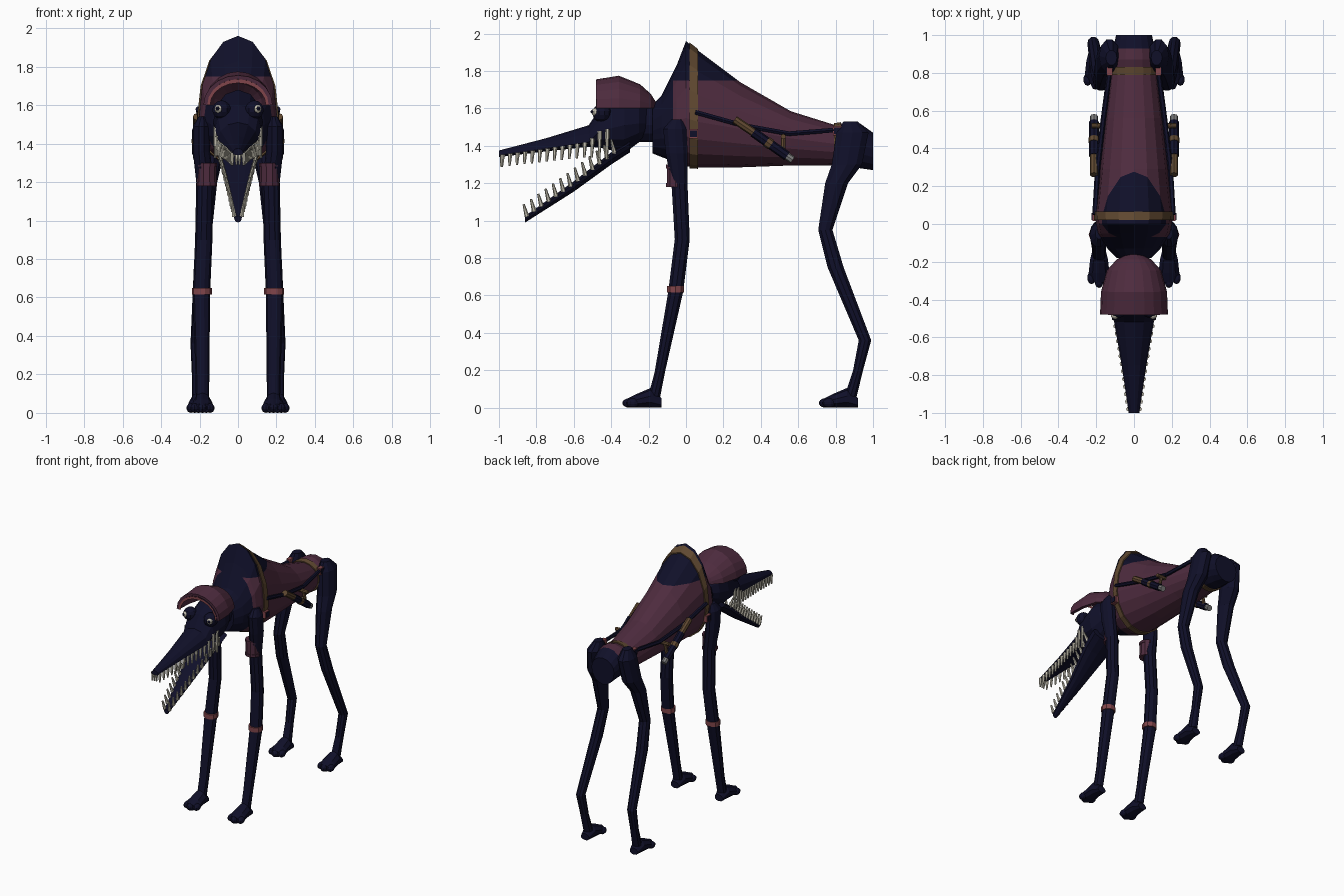
import bpy, bmesh, math
from mathutils import Vector

cube = bpy.data.objects.get("Cube")
if cube:
    bpy.data.objects.remove(cube)


def material(name, rgb):
    m = bpy.data.materials.new(name)
    m.use_nodes = True
    m.diffuse_color = (*rgb, 1)
    m.node_tree.nodes["Principled BSDF"].inputs["Base Color"].default_value = (*rgb, 1)
    return m


DARK = material("midnight_skin", (0.005, 0.005, 0.022))
COAT = material("plum_cloth", (0.075, 0.024, 0.048))
STRAP = material("brown_leather", (0.115, 0.065, 0.03))
BAND = material("dusty_red", (0.22, 0.06, 0.07))
BONE = material("bone", (0.55, 0.52, 0.43))
METAL = material("grey_metal", (0.2, 0.2, 0.2))


def finish(name, bm, mats, mirror=False):
    bmesh.ops.recalc_face_normals(bm, faces=bm.faces)
    mesh = bpy.data.meshes.new(name)
    bm.to_mesh(mesh)
    bm.free()
    for m in mats:
        mesh.materials.append(m)
    ob = bpy.data.objects.new(name, mesh)
    bpy.context.collection.objects.link(ob)
    if mirror:
        ob.modifiers.new("Mirror", "MIRROR").use_mirror_merge = False
    return ob


def skin(bm, rings, closed=True, caps=True):
    """Join successive rings of points with quads."""
    vs = [[bm.verts.new(p) for p in r] for r in rings]
    n = len(vs[0])
    for a, b in zip(vs, vs[1:]):
        for i in range(n if closed else n - 1):
            j = (i + 1) % n
            bm.faces.new((a[i], a[j], b[j], b[i]))
    if caps:
        bm.faces.new(vs[0])
        bm.faces.new(vs[-1])


def section(y, bot, top, w, zw, x=0, n=16, grow=0):
    """Egg-shaped cross-section across y, widest at height zw."""
    pts = []
    for i in range(n):
        t = 2 * math.pi * i / n
        c = math.cos(t)
        h = (top - zw if c > 0 else zw - bot) + grow
        pts.append((x + (w + grow) * math.sin(t), y, zw + h * c))
    return pts


def disc(x, y, z, rx, ry, n=10):
    return [(x + rx * math.cos(2 * math.pi * i / n),
             y + ry * math.sin(2 * math.pi * i / n), z) for i in range(n)]


def rod(bm, a, b, r1, r2, n=8):
    """Tapered cylinder between two points."""
    a, b = Vector(a), Vector(b)
    q = (b - a).to_track_quat("Z", "Y")
    skin(bm, [[p + q @ Vector(c) for c in disc(0, 0, 0, r, r, n)]
              for p, r in ((a, r1), (b, r2))])


def ball(bm, centre, size):
    new = bmesh.ops.create_uvsphere(bm, u_segments=10, v_segments=7, radius=1)["verts"]
    bmesh.ops.scale(bm, vec=size, verts=new)
    bmesh.ops.translate(bm, vec=centre, verts=new)


def box(bm, centre, size):
    new = bmesh.ops.create_cube(bm, size=1)["verts"]
    bmesh.ops.scale(bm, vec=size, verts=new)
    bmesh.ops.translate(bm, vec=centre, verts=new)


def at(table, y):
    """Interpolate a section table at y."""
    for a, b in zip(table, table[1:]):
        if a[0] <= y <= b[0]:
            k = (y - a[0]) / (b[0] - a[0])
            return [p + (q - p) * k for p, q in zip(a, b)]
    return list(table[-1])


# Torso with hump: y, bottom, top, half width, height of widest point
TORSO = [(-.18, 1.36, 1.62, .09, 1.48), (-.13, 1.34, 1.67, .14, 1.5),
         (-.05, 1.31, 1.83, .19, 1.53), (0, 1.29, 1.96, .2, 1.55),
         (.05, 1.285, 1.92, .207, 1.53), (.29, 1.285, 1.74, .18, 1.49),
         (.56, 1.295, 1.585, .15, 1.44), (.8, 1.295, 1.51, .12, 1.41),
         (.87, 1.285, 1.53, .12, 1.41), (.93, 1.28, 1.52, .11, 1.41),
         (1, 1.27, 1.47, .095, 1.38)]
bm = bmesh.new()
skin(bm, [section(*r) for r in TORSO])
for co, no in (((0, 0, 1.75), (0, 0, 1)), ((0, 0, 1.46), (0, 0, 1)),
               ((0, -.07, 0), (0, 1, 0)), ((0, .83, 0), (0, 1, 0))):
    bmesh.ops.bisect_plane(bm, geom=bm.verts[:] + bm.edges[:] + bm.faces[:],
                           plane_co=co, plane_no=no)
for f in bm.faces:
    c = f.calc_center_median()
    coat = -.07 < c.y < .83 and c.z < 1.75 or .83 <= c.y < .93 and c.z > 1.46
    f.material_index = 1 if coat else 0
finish("torso", bm, [DARK, COAT])

# Girth straps hugging the torso
for name, y0, y1 in (("front_strap", .02, .065), ("rear_strap", .79, .83)):
    bm = bmesh.new()
    skin(bm, [section(*at(TORSO, y), grow=g) for y, g in
              ((y0, -.01), (y0, .008), (y1, .008), (y1, -.01))], caps=False)
    finish(name, bm, [STRAP])

# Neck, head and upper snout
bm = bmesh.new()
skin(bm, [section(y, 1.42, 1.61, .075, 1.51, n=12) for y in (-.28, -.1)])
finish("neck", bm, [DARK])
SNOUT = [(-1, 1.34, 1.375, .028, 1.35), (-.75, 1.37, 1.44, .065, 1.385),
         (-.52, 1.395, 1.51, .105, 1.42), (-.46, 1.39, 1.6, .12, 1.48),
         (-.33, 1.36, 1.68, .13, 1.51), (-.25, 1.42, 1.66, .11, 1.52),
         (-.2, 1.45, 1.6, .06, 1.52)]
bm = bmesh.new()
skin(bm, [section(*r, n=12) for r in SNOUT])
finish("head_and_snout", bm, [DARK])

# Hanging lower jaw
JAW = [(-.86, .99, 1.025, .02, 1.015), (-.6, 1.155, 1.21, .065, 1.195),
       (-.4, 1.3, 1.365, .11, 1.35), (-.3, 1.365, 1.43, .12, 1.41)]
bm = bmesh.new()
skin(bm, [section(*r, n=12) for r in JAW])
finish("lower_jaw", bm, [DARK])

# Teeth rows
bm = bmesh.new()
for i in range(15):
    y = -.98 + i * .04
    _, bot, _, w, zw = at(SNOUT, y)
    rod(bm, (w * .95, y, zw), (w * .97, y - .004, bot - .055), .013, .006, 6)
for i in range(13):
    y = -.85 + i * .039
    _, _, top, w, zw = at(JAW, y)
    rod(bm, (w * .9, y, zw), (w * 1.05 + .005, y - .018, top + .055), .013, .006, 6)
for x in (.008,):
    rod(bm, (x, -.985, 1.35), (x, -.99, 1.29), .01, .005, 6)
finish("teeth", bm, [BONE], True)

# Eyes
for name, mat, centre, r in (("eye_socket", DARK, (.085, -.45, 1.575), .05),
                             ("eye", BONE, (.101, -.484, 1.58), .022),
                             ("pupil", DARK, (.106, -.499, 1.582), .011)):
    bm = bmesh.new()
    ball(bm, centre, (r, r, r))
    finish(name, bm, [mat], True)

# Hooded cap, open at the front
bm = bmesh.new()
rings = []
for y, w, top in ((-.48, .17, 1.745), (-.36, .165, 1.765), (-.25, .135, 1.72),
                  (-.195, .085, 1.67), (-.17, .03, 1.63)):
    rings.append([(w * math.cos(t), y, 1.6 + (top - 1.6) * math.sin(t))
                  for t in (math.pi * i / 10 for i in range(11))])
skin(bm, rings, closed=False, caps=False)
cap = finish("cap", bm, [COAT])
mod = cap.modifiers.new("Thickness", "SOLIDIFY")
mod.thickness, mod.offset = .02, 0
bm = bmesh.new()
skin(bm, [[(w * math.cos(t), y, 1.6 + h * math.sin(t))
           for t in (math.pi * i / 10 for i in range(11))]
          for y, w, h in ((-.483, .16, .135), (-.483, .145, .115))],
     closed=False, caps=False)
finish("cap_lining", bm, [BAND])

# Legs: x, y, z, radius across, radius along
FRONT = [(.185, -.05, 1.54, .02, .03), (.19, -.06, 1.49, .045, .065),
         (.19, -.05, 1.36, .045, .062), (.172, -.035, 1.2, .045, .045),
         (.178, -.02, .9, .045, .042), (.19, -.055, .62, .045, .042),
         (.185, -.14, .19, .036, .029), (.185, -.17, .06, .034, .034)]
HIND = [(.12, .88, 1.53, .03, .04), (.13, .89, 1.47, .055, .09),
        (.145, .86, 1.3, .06, .085), (.16, .805, 1.2, .052, .064),
        (.175, .745, .95, .04, .04), (.19, .8, .75, .04, .045),
        (.215, .957, .36, .032, .035), (.21, .92, .2, .03, .028),
        (.205, .88, .06, .034, .034)]
for name, path, fx, fy in (("front", FRONT, .185, 0), ("hind", HIND, .205, 1.05)):
    bm = bmesh.new()
    skin(bm, [disc(*p) for p in path])
    finish(name + "_leg", bm, [DARK], True)
    bm = bmesh.new()
    skin(bm, [section(y + fy, 0, top, w, top * .4, fx, 10) for y, top, w in
              ((-.31, .05, .04), (-.26, .075, .058), (-.19, .105, .05), (-.13, .05, .035))])
    for dx, y in ((-.04, -.285), (0, -.305), (.04, -.285)):
        ball(bm, (fx + dx, y + fy, .025), (.024, .035, .025))
    finish(name + "_foot", bm, [DARK], True)

# Cuffs on the front legs
bm = bmesh.new()
for z0, z1, r in ((1.18, 1.2, .054), (1.2, 1.28, .05), (1.28, 1.3, .054)):
    skin(bm, [disc(.163, -.055, z, r, r) for z in (z0, z1)])
finish("upper_cuff", bm, [COAT], True)
bm = bmesh.new()
skin(bm, [disc(.188, -.056, z, .052, .049) for z in (.615, .65)])
finish("lower_band", bm, [BAND], True)

# Side harness cord
bm = bmesh.new()
cord = [(.207, .05, 1.58), (.192, .3, 1.51), (.163, .55, 1.465), (.13, .8, 1.485)]
for a, b in zip(cord, cord[1:]):
    rod(bm, a, b, .014, .014, 6)
finish("harness_cord", bm, [DARK], True)

# Slung tool: grip, barrel and metal end
for name, mat, a, b, r in (
        ("tool_grip", STRAP, (.212, .26, 1.54), (.212, .4, 1.445), .022),
        ("tool_barrel", DARK, (.212, .36, 1.472), (.212, .54, 1.345), .026),
        ("tool_end", METAL, (.212, .53, 1.352), (.212, .57, 1.324), .021),
        ("tool_collar", STRAP, (.212, .43, 1.423), (.212, .455, 1.405), .029),
        ("tool_hanger", STRAP, (.13, .52, 1.45), (.225, .52, 1.45), .014),
        ("tool_loop", STRAP, (.185, .52, 1.46), (.205, .52, 1.36), .012)):
    bm = bmesh.new()
    rod(bm, a, b, r, r)
    finish(name, bm, [mat], True)

# Buckles where the straps cross
for name, mat, s, dx in (("buckle_frame", BAND, .05, 0), ("buckle_centre", DARK, .036, .004)):
    bm = bmesh.new()
    for x, y, z in ((.206, .04, 1.465), (.128, .81, 1.48)):
        box(bm, (x + dx, y, z), (.03, s, s))
    finish(name, bm, [mat], True)
